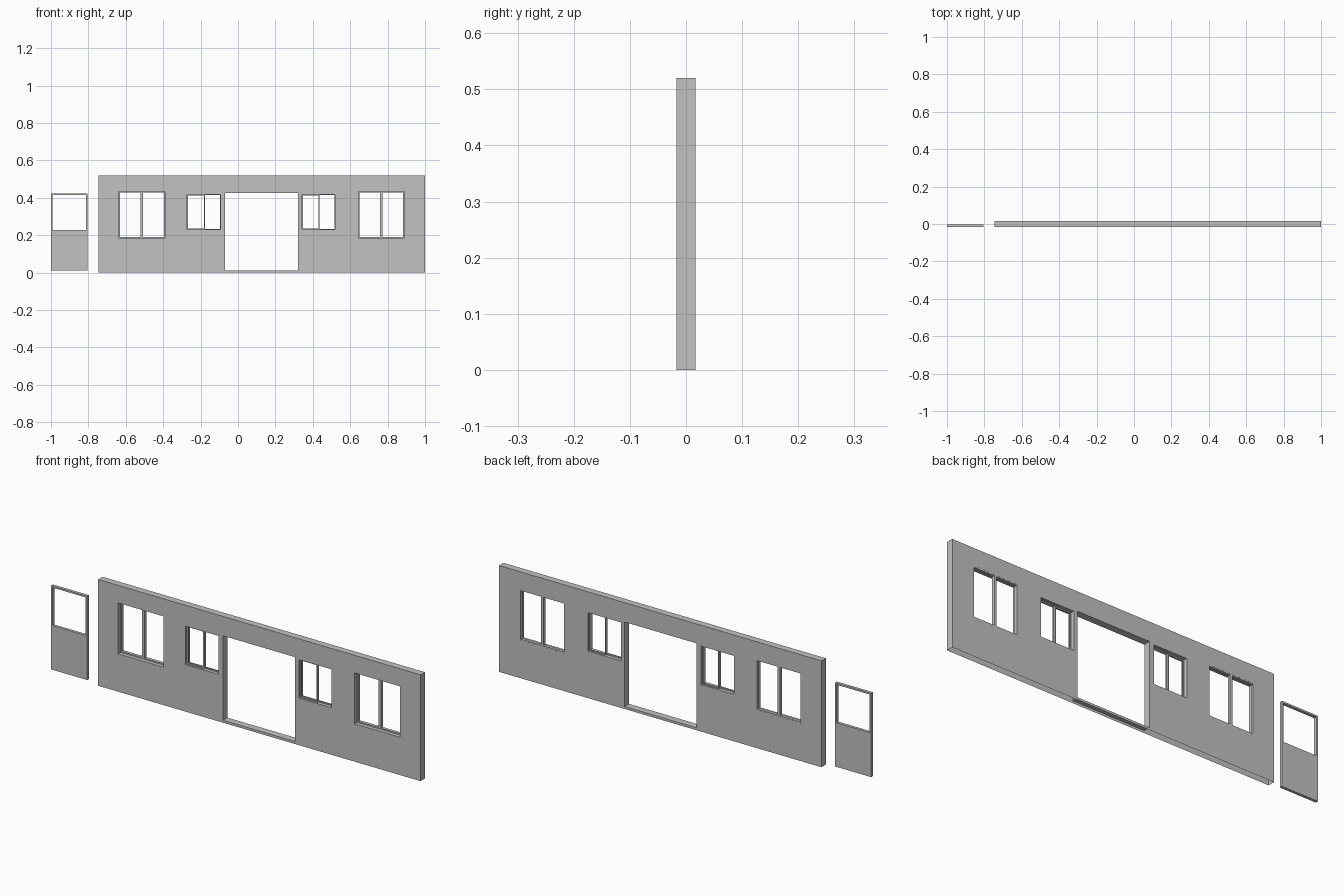
import bpy
import bmesh
from mathutils import Vector

cube = bpy.data.objects.get("Cube")
if cube:
    bpy.data.objects.remove(cube, do_unlink=True)

grey = bpy.data.materials.new("plain grey")
grey.use_nodes = True
colour = (0.54, 0.54, 0.54, 1)
grey.diffuse_color = colour
grey.node_tree.nodes["Principled BSDF"].inputs["Base Color"].default_value = colour


def panel(name, outline, holes, front, back, open_base=False):
    """Upright slab with rectangular holes; rectangles are (x0, x1, z0, z1)."""
    rects = [outline] + holes
    xs = sorted({x for r in rects for x in r[:2]})
    zs = sorted({z for r in rects for z in r[2:]})
    bm = bmesh.new()
    grid = {(x, z): bm.verts.new((x, front, z)) for x in xs for z in zs}
    for x0, x1 in zip(xs, xs[1:]):
        for z0, z1 in zip(zs, zs[1:]):
            cx, cz = (x0 + x1) / 2, (z0 + z1) / 2
            if not any(h[0] < cx < h[1] and h[2] < cz < h[3] for h in holes):
                bm.faces.new([grid[c] for c in ((x0, z0), (x1, z0), (x1, z1), (x0, z1))])
    bmesh.ops.delete(bm, geom=[v for v in bm.verts if not v.link_faces], context='VERTS')
    skin = bmesh.ops.extrude_face_region(bm, geom=bm.faces[:], use_keep_orig=True)
    moved = [g for g in skin["geom"] if isinstance(g, bmesh.types.BMVert)]
    bmesh.ops.translate(bm, verts=moved, vec=Vector((0, back - front, 0)))
    bmesh.ops.recalc_face_normals(bm, faces=bm.faces[:])
    if open_base:
        base = [f for f in bm.faces if all(abs(v.co.z - outline[2]) < 1e-5 for v in f.verts)]
        bmesh.ops.delete(bm, geom=base, context='FACES')
    mesh = bpy.data.meshes.new(name)
    bm.to_mesh(mesh)
    bm.free()
    mesh.materials.append(grey)
    obj = bpy.data.objects.new(name, mesh)
    bpy.context.collection.objects.link(obj)
    return obj


def inset(r, d):
    return (r[0] + d, r[1] - d, r[2] + d, r[3] - d)


HALF = 0.017
doorway = (-0.07, 0.32, 0.012, 0.425)
large_windows = {"right": (-0.638, -0.39, 0.185, 0.434), "left": (0.643, 0.889, 0.185, 0.434)}
small_windows = {"right": (-0.272, -0.094, 0.23, 0.418), "left": (0.341, 0.519, 0.23, 0.418)}

# Hollow wall, open underneath
panel("wall", (-0.745, 1.0, 0, 0.52),
      [doorway, *large_windows.values(), *small_windows.values()],
      -HALF, HALF, open_base=True)

# Large window frames, set flush with the back of the wall
for side, r in large_windows.items():
    mid = (r[0] + r[1]) / 2
    panes = [inset((r[0], mid, r[2], r[3]), 0.006), inset((mid, r[1], r[2], r[3]), 0.006)]
    panel(side + "_large_window_frame", r, panes, 0.002, HALF - 0.0003)

# Small sliding windows: a framed sash in front of a slimmer one
for side, r in small_windows.items():
    mid = (r[0] + r[1]) / 2 + 0.003
    sash = (r[0], mid + 0.003, r[2], r[3])
    panel(side + "_small_window_front_sash", sash, [inset(sash, 0.006)], -0.008, 0)
    sash = (mid - 0.003, r[1], r[2], r[3])
    panel(side + "_small_window_back_sash", sash, [inset(sash, 0.003)], 0, 0.008)

# Separate door leaf with a window opening
panel("door", (-1.0, -0.805, 0.012, 0.422), [(-0.992, -0.813, 0.228, 0.414)], -HALF, -0.003)
